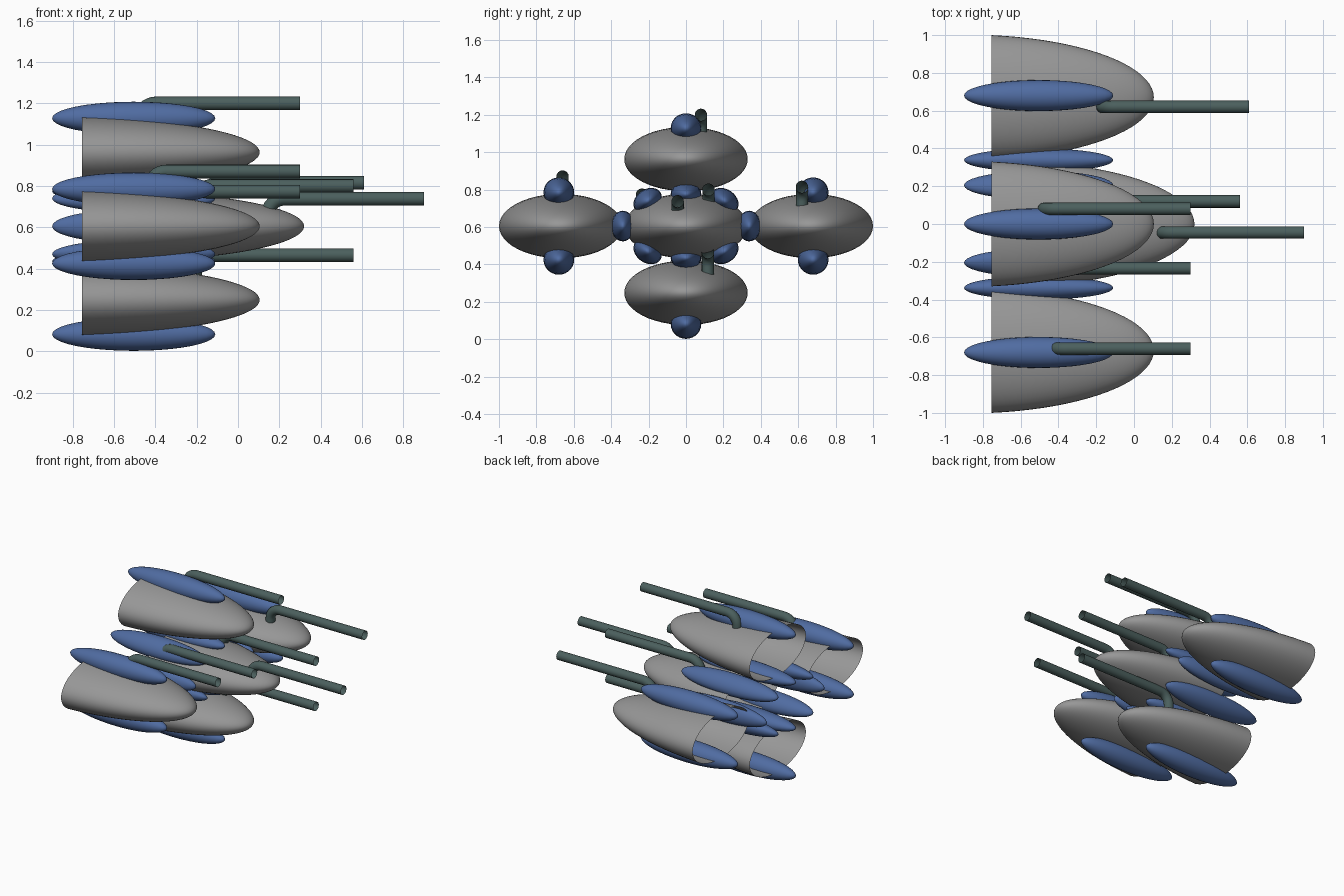
import bpy, bmesh, math
from mathutils import Vector

if "Cube" in bpy.data.objects:
    bpy.data.objects.remove(bpy.data.objects["Cube"])


def material(name, rgb):
    m = bpy.data.materials.new(name)
    m.diffuse_color = (*rgb, 1)
    m.use_nodes = True
    m.node_tree.nodes["Principled BSDF"].inputs["Base Color"].default_value = m.diffuse_color
    return m


GREY = material("grey", (0.31, 0.31, 0.31))
BLUE = material("blue", (0.08, 0.15, 0.36))
GREEN = material("dark green grey", (0.07, 0.115, 0.11))


def loft(name, rings, mat, tip=None, tail=None):
    """Skin a list of rings, optionally closed to a point at either end."""
    bm = bmesh.new()
    loops = [[bm.verts.new(p) for p in r] for r in rings]
    n = len(loops[0])
    for a, b in zip(loops, loops[1:]):
        for i in range(n):
            j = (i + 1) % n
            bm.faces.new((a[i], a[j], b[j], b[i]))
    for point, ring in ((tail, loops[0]), (tip, loops[-1])):
        if point is not None:
            v = bm.verts.new(point)
            for i in range(n):
                bm.faces.new((ring[i], ring[(i + 1) % n], v))
    bmesh.ops.recalc_face_normals(bm, faces=bm.faces[:])
    for f in bm.faces:
        f.smooth = True
    me = bpy.data.meshes.new(name)
    bm.to_mesh(me)
    bm.free()
    me.materials.append(mat)
    ob = bpy.data.objects.new(name, me)
    bpy.context.collection.objects.link(ob)
    return ob


def oval(x, y, z, ry, rz, n):
    return [Vector((x, y + ry * math.cos(2 * math.pi * i / n),
                    z + rz * math.sin(2 * math.pi * i / n))) for i in range(n)]


# Open-backed nose shells: front part of a flattened ellipsoid
def shell(name, y, z, tip):
    back, centre, a = tip - 0.86, tip - 1.0, 1.0
    start = math.acos((back - centre) / a)
    rings = []
    for k in range(20):
        t = start * (1 - k / 20)
        s = math.sin(t) / math.sin(start)
        rings.append(oval(centre + a * math.cos(t), y, z, 0.33 * s, 0.172 * s, 48))
    loft(name, rings, GREY, tip=(tip, y, z))


shell("centre_shell", 0, 0.605, 0.32)
shell("top_shell", 0, 0.963, 0.105)
shell("bottom_shell", 0, 0.248, 0.105)
shell("left_shell", -0.67, 0.605, 0.105)
shell("right_shell", 0.67, 0.605, 0.105)


# Long blue pods, flattened along their local z and turned about x
def pod(y, z, rz=0.08, turn=0):
    rings = [oval(-0.395 * math.cos(math.pi * k / 20), 0, 0,
                  0.082 * math.sin(math.pi * k / 20),
                  rz * math.sin(math.pi * k / 20), 28) for k in range(1, 20)]
    ob = loft("pod", rings, BLUE, tip=(0.395, 0, 0), tail=(-0.395, 0, 0))
    ob.location = (-0.505, y, z)
    ob.rotation_euler.x = turn


for s in (1, -1):
    pod(0, 0.605 + s * 0.523)                     # top and bottom
    pod(0, 0.605 + s * 0.17, 0.062)               # between stacked shells
    pod(s * 0.338, 0.605, 0.062, math.pi / 2)     # between side shells
    for t in (1, -1):
        pod(s * 0.68, 0.605 + t * 0.18)           # above and below side shells
        pod(s * 0.205, 0.605 + t * 0.135, 0.062, -s * t * math.radians(35))


# Hollow bent pipes: short upright stub, elbow, long forward run
def pipe(x0, x1, y, z, r=0.033, bend=0.08):
    cx = x0 + r
    path = [(cx, z - 0.13, math.pi / 2)]
    for k in range(9):
        a = math.pi / 2 * k / 8
        path.append((cx + bend * (1 - math.cos(a)), z - bend + bend * math.sin(a),
                     math.pi / 2 - a))
    path.append((x1, z, 0))
    rings = []
    for px, pz, d in path:
        ring = []
        for i in range(16):
            w = 2 * math.pi * i / 16
            u = r * math.sin(w)
            ring.append(Vector((px - u * math.sin(d), y + r * math.cos(w),
                                pz + u * math.cos(d))))
        rings.append(ring)
    loft("pipe", rings, GREEN)


pipe(-0.51, 0.30, 0.08, 1.20)     # top shell
pipe(-0.46, 0.30, -0.66, 0.87)    # left shell
pipe(-0.20, 0.61, 0.62, 0.815)    # right shell
pipe(-0.24, 0.56, 0.12, 0.80)     # centre shell, upper
pipe(0.11, 0.90, -0.045, 0.738)   # centre shell, nose
pipe(-0.24, 0.56, 0.117, 0.465)   # bottom shell
pipe(-0.49, 0.30, -0.235, 0.773)  # beside inner pod
